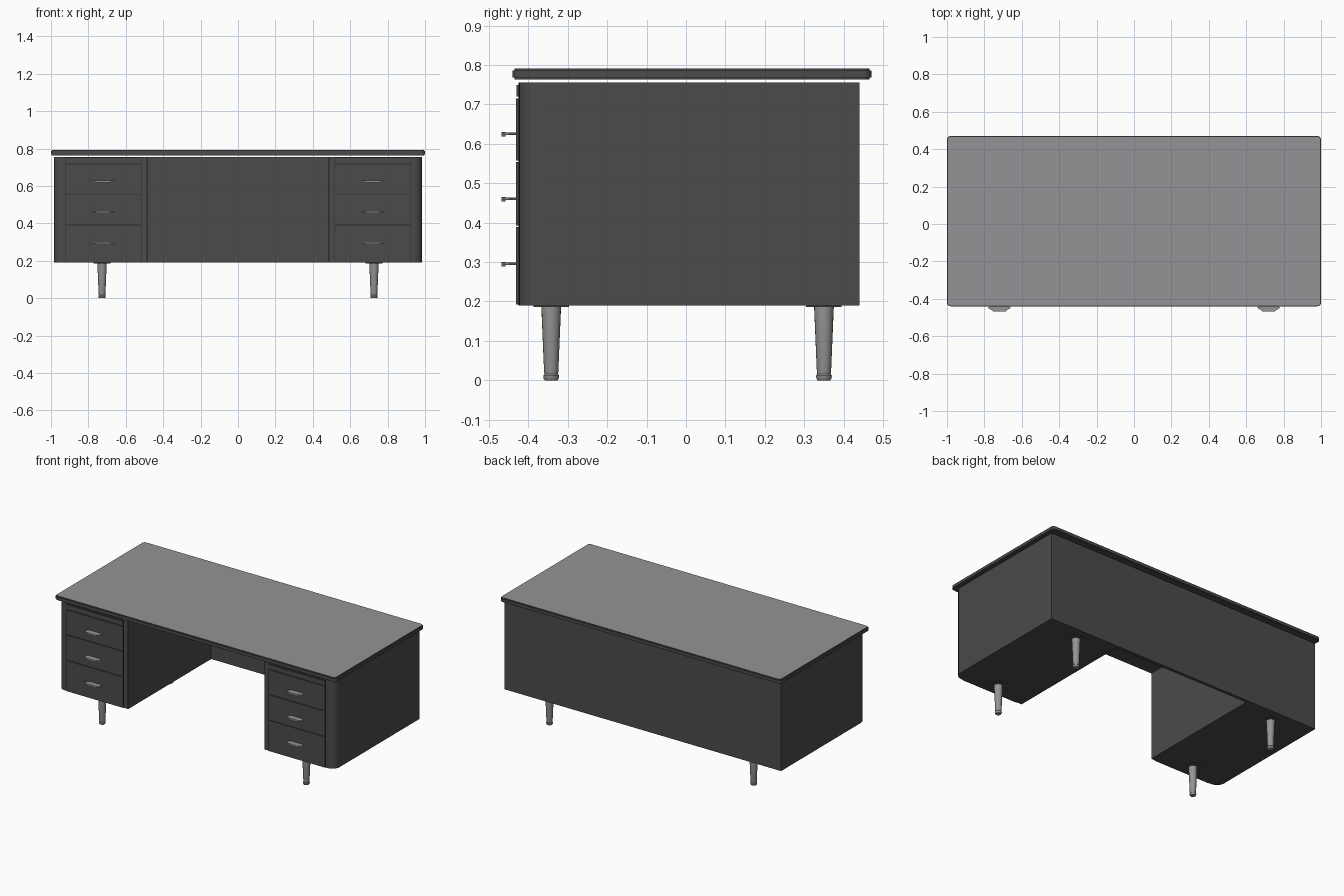
import bpy, bmesh, math
from mathutils import Vector

cube = bpy.data.objects.get("Cube")
if cube:
    bpy.data.objects.remove(cube, do_unlink=True)


def material(name, rgb):
    m = bpy.data.materials.new(name)
    m.use_nodes = True
    m.diffuse_color = (*rgb, 1)
    m.node_tree.nodes["Principled BSDF"].inputs["Base Color"].default_value = (*rgb, 1)
    return m


BODY = material("charcoal enamel", (0.07, 0.07, 0.07))
SEAM = material("dark seam", (0.025, 0.025, 0.025))
TOP = material("grey laminate", (0.30, 0.29, 0.30))
METAL = material("brushed metal", (0.30, 0.30, 0.30))


def finish(name, bm, *mats):
    bmesh.ops.recalc_face_normals(bm, faces=bm.faces[:])
    me = bpy.data.meshes.new(name)
    bm.to_mesh(me)
    bm.free()
    for m in mats:
        me.materials.append(m)
    ob = bpy.data.objects.new(name, me)
    bpy.context.collection.objects.link(ob)
    return ob


def smooth(ob):
    bpy.ops.object.select_all(action="DESELECT")
    ob.select_set(True)
    bpy.context.view_layer.objects.active = ob
    bpy.ops.object.shade_smooth_by_angle(angle=math.radians(35))


def prism(bm, outline, z0, z1):
    """Extrude a plan outline from z0 up to z1."""
    face = bm.faces.new([bm.verts.new((x, y, z0)) for x, y in outline])
    up = bmesh.ops.extrude_face_region(bm, geom=[face])["geom"]
    verts = [v for v in up if isinstance(v, bmesh.types.BMVert)]
    bmesh.ops.translate(bm, verts=verts, vec=(0, 0, z1 - z0))


def box(name, x0, x1, y0, y1, z0, z1, mat):
    bm = bmesh.new()
    prism(bm, [(x0, y0), (x1, y0), (x1, y1), (x0, y1)], z0, z1)
    return finish(name, bm, mat)


def arc(cx, cy, r, start, end, n=6):
    return [(cx + r * math.cos(math.radians(start + (end - start) * i / n)),
             cy + r * math.sin(math.radians(start + (end - start) * i / n)))
            for i in range(n + 1)]


def lathe(name, profile, x, y, mat, sides=20):
    bm = bmesh.new()
    rings = [[bm.verts.new((x + r * math.cos(math.tau * i / sides),
                            y + r * math.sin(math.tau * i / sides), z))
              for i in range(sides)] for r, z in profile]
    for a, b in zip(rings, rings[1:]):
        for i in range(sides):
            j = (i + 1) % sides
            bm.faces.new((a[i], a[j], b[j], b[i]))
    bm.faces.new(rings[0])
    bm.faces.new(rings[-1])
    smooth(finish(name, bm, mat))


BOTTOM, BODY_TOP, FRONT, BACK = 0.19, 0.756, -0.424, 0.44
INNER, OUTER = 0.485, 0.985

# Desktop: rounded slab with softened rim, pale upper surface
bm = bmesh.new()
r = 0.02
outline = (arc(1 - r, 0.47 - r, r, 0, 90) + arc(r - 1, 0.47 - r, r, 90, 180)
           + arc(r - 1, r - 0.44, r, 180, 270) + arc(1 - r, r - 0.44, r, 270, 360))
prism(bm, outline, 0.763, 0.791)
rim = [e for e in bm.edges if abs(e.verts[0].co.z - e.verts[1].co.z) < 1e-5]
bmesh.ops.bevel(bm, geom=rim, offset=0.005, segments=2, affect="EDGES")
bm.normal_update()
for f in bm.faces:
    f.material_index = int(f.calc_center_median().z > 0.7905 and f.calc_area() > 1)
smooth(finish("desktop", bm, BODY, TOP))

# Modesty panel across the kneehole
box("back_panel", -INNER, INNER, BACK - 0.02, BACK, BOTTOM, BODY_TOP, BODY)

# Drawer layout: top and bottom of each front, and pull height
DRAWERS = {"top": (0.558, 0.715, 0.625),
           "middle": (0.393, 0.554, 0.46),
           "bottom": (0.192, 0.389, 0.295)}


def pull(name, cx, z):
    """Winged metal pull, thicker along its front lip."""
    bm = bmesh.new()
    prism(bm, [(cx - 0.062, -0.448), (cx - 0.035, -0.464), (cx + 0.035, -0.464),
               (cx + 0.062, -0.448), (cx + 0.035, -0.43), (cx - 0.035, -0.43)],
          z - 0.003, z + 0.004)
    prism(bm, [(cx - 0.036, -0.468), (cx + 0.036, -0.468),
               (cx + 0.03, -0.458), (cx - 0.03, -0.458)], z - 0.006, z + 0.005)
    finish(name, bm, METAL)


LEG = [(0.016, 0.0), (0.019, 0.004), (0.02, 0.012), (0.017, 0.016),
       (0.018, 0.02), (0.025, 0.186)]

for side, s in (("left", 1), ("right", -1)):
    # Pedestal with a rounded outer front corner
    bm = bmesh.new()
    plan = ([(INNER, BACK), (INNER, FRONT)]
            + arc(OUTER - 0.05, FRONT + 0.05, 0.05, 270, 360) + [(OUTER, BACK)])
    prism(bm, [(s * x, y) for x, y in plan], BOTTOM, BODY_TOP)
    smooth(finish(side + "_pedestal", bm, BODY))

    # Shadow-gap backing, writing slide and drawers
    a, b = sorted((s * 0.515, s * 0.925))
    box(side + "_drawer_seam", a, b, FRONT - 0.001, FRONT + 0.002, BOTTOM, 0.752, SEAM)
    box(side + "_writing_slide", a + 0.004, b - 0.004, -0.43, FRONT, 0.72, 0.749, BODY)
    for label, (z0, z1, zp) in DRAWERS.items():
        box(f"{side}_{label}_drawer", a + 0.004, b - 0.004, -0.431, FRONT, z0, z1, BODY)
        pull(f"{side}_{label}_pull", s * 0.72, zp)

    # Inner corner post line
    p, q = sorted((s * 0.487, s * 0.49))
    box(side + "_post_line", p, q, FRONT - 0.001, FRONT, BOTTOM, BODY_TOP, SEAM)

    # Tapered legs on square mounting plates
    for end, y in (("front", -0.342), ("back", 0.35)):
        x = s * 0.727
        lathe(f"{side}_{end}_leg", LEG, x, y, METAL)
        box(f"{side}_{end}_leg_plate", x - 0.045, x + 0.045, y - 0.045, y + 0.045,
            0.186, BOTTOM, BODY)
